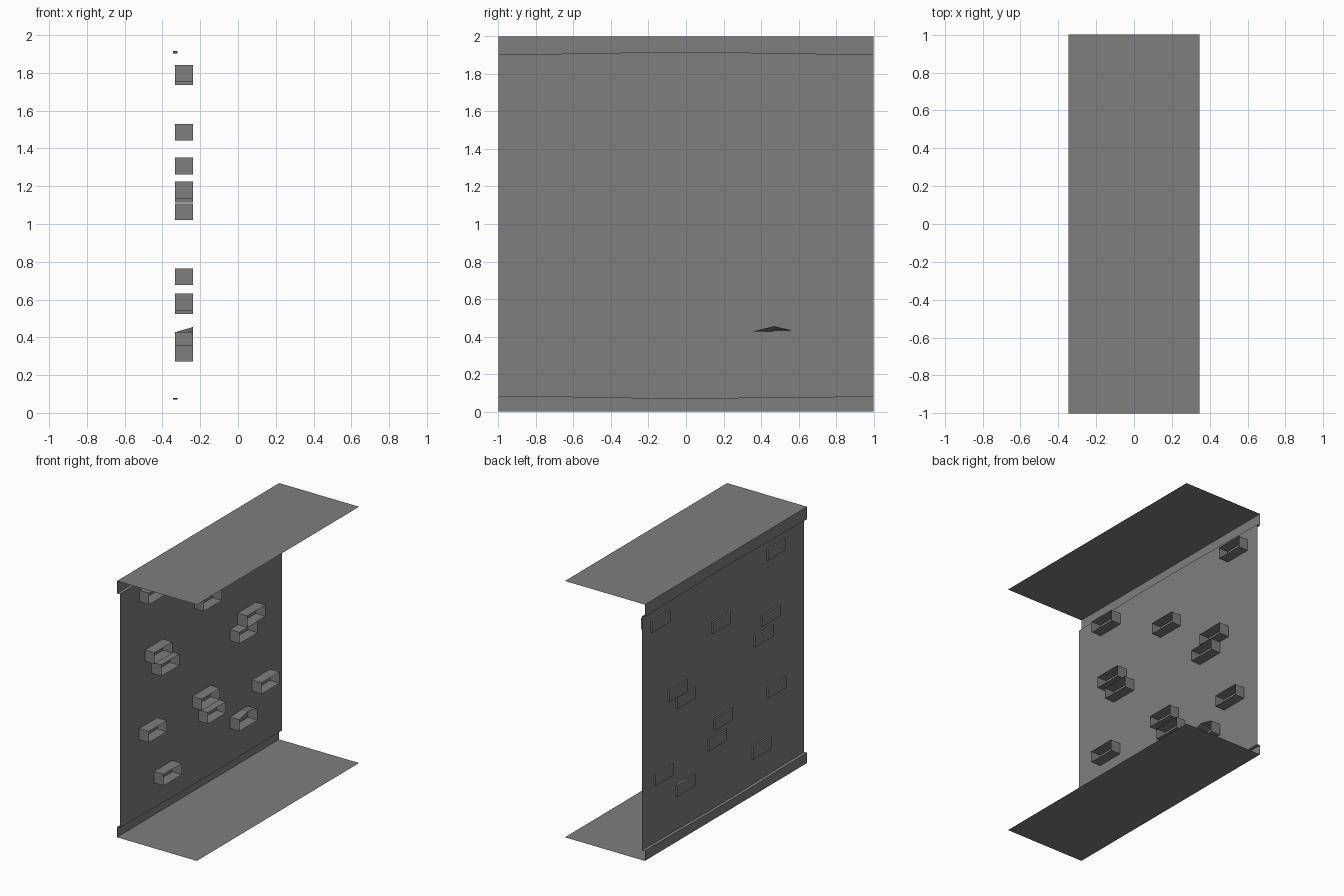
import bpy
import bmesh

cube = bpy.data.objects.get("Cube")
if cube:
    bpy.data.objects.remove(cube, do_unlink=True)

grey = bpy.data.materials.new("stone_grey")
grey.use_nodes = True
grey.diffuse_color = (0.21, 0.21, 0.21, 1)
grey.node_tree.nodes["Principled BSDF"].inputs["Base Color"].default_value = grey.diffuse_color


def finish(name, bm):
    mesh = bpy.data.meshes.new(name)
    bm.to_mesh(mesh)
    bm.free()
    mesh.materials.append(grey)
    obj = bpy.data.objects.new(name, mesh)
    bpy.context.collection.objects.link(obj)
    return obj


def strip(name, sections):
    """Sheet skinned between cross-sections of equal length."""
    bm = bmesh.new()
    rows = [[bm.verts.new(p) for p in s] for s in sections]
    for a, b in zip(rows, rows[1:]):
        for i in range(len(a) - 1):
            bm.faces.new((a[i], a[i + 1], b[i + 1], b[i]))
    return finish(name, bm)


EDGE, WALL = 0.345, -0.32

# Floor and ceiling sheets
for name, z in (("floor", 0.0), ("ceiling", 2.0)):
    strip(name, [[(-EDGE, y, z), (EDGE, y, z)] for y in (-1, 1)])

# Wall with slightly wavy stepped trims: y, lower lip height, upper lip height
stations = [(-1, 0.08, 1.903), (-0.72, 0.078, 1.907), (-0.25, 0.07, 1.915),
            (0.23, 0.07, 1.915), (0.57, 0.075, 1.91), (1, 0.077, 1.903)]
strip("wall_panel", [[(WALL, y, lo), (WALL, y, hi)] for y, lo, hi in stations])
strip("lower_trim", [[(-EDGE, y, 0), (-EDGE, y, lo), (WALL, y, lo)] for y, lo, hi in stations])
strip("upper_trim", [[(WALL, y, hi), (-EDGE, y, hi), (-EDGE, y, 2)] for y, lo, hi in stations])


def brick(name, y, z, peak=0.0):
    """Hollow brick: closed on the outer wall side, open toward the room."""
    w, h = 0.112, 0.044
    outline = [(-w, -h), (w, -h), (w, h), (0, h), (-w, h)]
    bm = bmesh.new()
    outer = [bm.verts.new((-0.333, y + a, z + b)) for a, b in outline]
    inner = [bm.verts.new((-0.237, y + a, z + b + (peak if a == 0 else 0))) for a, b in outline]
    bm.faces.new(outer)
    for i in range(len(outline)):
        j = (i + 1) % len(outline)
        bm.faces.new((outer[i], outer[j], inner[j], inner[i]))
    bmesh.ops.recalc_face_normals(bm, faces=bm.faces)
    return finish(name, bm)


# Scattered bricks (y, z)
bricks = [(-0.645, 1.797), (0.78, 1.78), (0.03, 1.485), (-0.58, 1.307),
          (-0.495, 1.18), (0.565, 1.157), (0.47, 1.065), (-0.65, 0.72),
          (0.006, 0.721), (0.08, 0.587), (-0.466, 0.315), (0.74, 0.568)]
for n, (y, z) in enumerate(bricks, 1):
    brick(f"brick_{n}", y, z)
brick("peaked_brick", 0.47, 0.383, peak=0.028)
